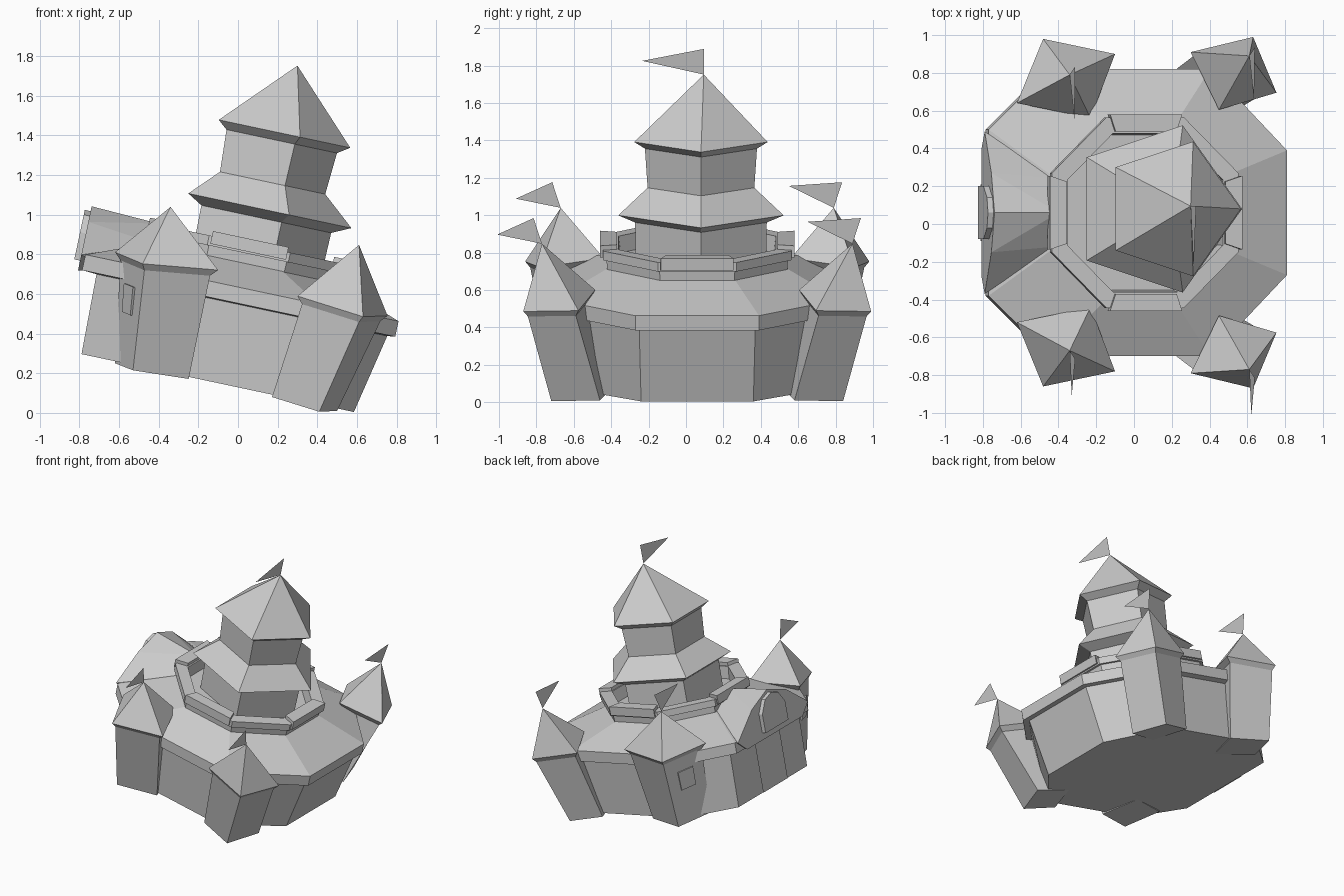
import bpy, bmesh, math
from mathutils import Matrix, Vector

if "Cube" in bpy.data.objects:
    bpy.data.objects.remove(bpy.data.objects["Cube"])

# Whole castle leans toward +x: build upright, then map to world
M = Matrix.Translation((-0.10, 0.06, 0.15)) @ Matrix.Rotation(math.radians(12), 4, 'Y')


def finish(name, bm):
    bmesh.ops.recalc_face_normals(bm, faces=bm.faces)
    bm.transform(M)
    me = bpy.data.meshes.new(name)
    bm.to_mesh(me)
    bm.free()
    ob = bpy.data.objects.new(name, me)
    bpy.context.collection.objects.link(ob)
    return ob


def loft(name, rings, apex=None):
    """Skin a stack of equal-sized rings; close with a cap or a point."""
    bm = bmesh.new()
    rows = [[bm.verts.new(p) for p in r] for r in rings]
    n = len(rows[0])
    for a, b in zip(rows, rows[1:]):
        for i in range(n):
            j = (i + 1) % n
            bm.faces.new((a[i], a[j], b[j], b[i]))
    bm.faces.new(rows[0][::-1])
    if apex is None:
        bm.faces.new(rows[-1])
    else:
        top = bm.verts.new(apex)
        for i in range(n):
            bm.faces.new((rows[-1][i], rows[-1][(i + 1) % n], top))
    return finish(name, bm)


def hull(name, pts):
    bm = bmesh.new()
    for p in pts:
        bm.verts.new(p)
    bmesh.ops.convex_hull(bm, input=bm.verts)
    return finish(name, bm)


def panel(name, pts):
    bm = bmesh.new()
    bm.faces.new([bm.verts.new(p) for p in pts])
    return finish(name, bm)


def mirrored_ring(half, z):
    """Ring from half an outline (y > 0), mirrored across y."""
    return [(x, y, z) for x, y in half] + [(x, -y, z) for x, y in reversed(half)]


def ngon(n, r, z, cx=0.0, cy=0.0, rot=0.0):
    return [(cx + r * math.cos(rot + 2 * math.pi * i / n),
             cy + r * math.sin(rot + 2 * math.pi * i / n), z) for i in range(n)]


# Main wall with flared sides, rim band and sloping roof
eave = [(.825, .33), (.41, .76), (-.46, .76), (-.79, .44)]
loft("main_wall_and_roof", [
    mirrored_ring([(.70, .30), (.38, .68), (-.42, .68), (-.705, .42)], 0),
    mirrored_ring([(.785, .31), (.40, .71), (-.44, .71), (-.715, .42)], .41),
    mirrored_ring(eave, .415),
    mirrored_ring(eave, .495),
    mirrored_ring([(.48, .2), (.2, .48), (-.2, .48), (-.48, .2)], .62)])

# Parapet ring around the keep, with raised blocks on alternate sides
k = 1 / math.cos(math.pi / 8)
loft("parapet_ring", [ngon(8, r * k, z, 0.01, 0, math.pi / 8) for r, z in
     [(.48, .59), (.485, .67), (.505, .67), (.505, .72), (.42, .72), (.41, .63)]])
for i in range(4):
    R = Matrix.Rotation(i * math.pi / 2, 3, 'Z')
    hull("parapet_block", [R @ Vector((x, s * w, z)) + Vector((.01, 0, 0))
         for s in (-1, 1) for z in (.68, .745) for x, w in ((.52, .195), (.43, .165))])

# Five-sided keep with two roof tiers
loft("keep", [ngon(5, r, z, 0.03, 0.02) for r, z in
     [(.365, .6), (.37, .86), (.465, .905), (.30, 1.045), (.315, 1.26), (.375, 1.30)]],
     apex=(.058, .035, 1.65))

# Gatehouse gable on the left side
hull("gate_gable", [(-.81, s * y, z) for s in (-1, 1) for y, z in
     ((.34, .41), (.43, .49), (.21, .66), (0, .74))] +
     [(-.46, .18, .62), (-.46, -.18, .62), (-.46, 0, .725), (-.6, .3, .45), (-.6, -.3, .45)])
arch = [(-.14, .46), (-.14, .60), (-.08, .69), (0, .715), (.08, .69), (.14, .60), (.14, .46)]
loft("gate_arch", [[(x, y, z) for y, z in arch] for x in (-.80, -.84)])
panel("gate_door", [(-.73, -.15, .01), (-.73, .15, .01), (-.735, .15, .40), (-.735, -.15, .40)])


def flag(p, length, rise, lean):
    x, y, z = p
    panel("flag", [p, (x, y + lean, z + .14), (x, y + length, z + rise)])


# Corner towers: (base corners, eave corners, apex), modelled at the front
left = ([(-.53, -.52, -.01), (-.24, -.42, 0), (-.15, -.70, -.01), (-.434, -.79, -.026)],
        [(-.646, -.58, .538), (-.256, -.50, .58), (-.119, -.84, .558), (-.498, -.92, .51)],
        (-.42, -.73, .82))
right = ([(.28, -.72, -.012), (.37, -.46, 0), (.616, -.52, -.012), (.529, -.78, -.035)],
         [(.30, -.85, .513), (.444, -.545, .555), (.765, -.635, .51), (.645, -.93, .48)],
         (.55, -.83, .83))
for base, eaves, apex in (left, right):
    for s in (1, -1):
        def flip(p):
            return Vector((p[0], p[1] * s, p[2]))
        b, e, a = [flip(p) for p in base], [flip(p) for p in eaves], flip(apex)
        c = sum(e, Vector()) / 4
        under = [c + (p - c) * .87 - Vector((0, 0, .035)) for p in e]
        loft("corner_tower", [b, under, e], apex=a)
        flag(tuple(a), -.24, .085 - s * .035, -s * .045)
        # Window on the outward face of the two left towers
        if base is left[0]:
            out = Vector((-.012, -.008 * s, 0))
            def on_face(u, v):
                return b[0].lerp(b[3], u).lerp(under[0].lerp(under[3], u), v)
            quad = [on_face(u, v) for u, v in ((.3, .52), (.7, .52), (.7, .8), (.3, .8))]
            loft("tower_window", [quad, [q + out for q in quad]])

flag((.058, .035, 1.65), -.33, .075, 0)
